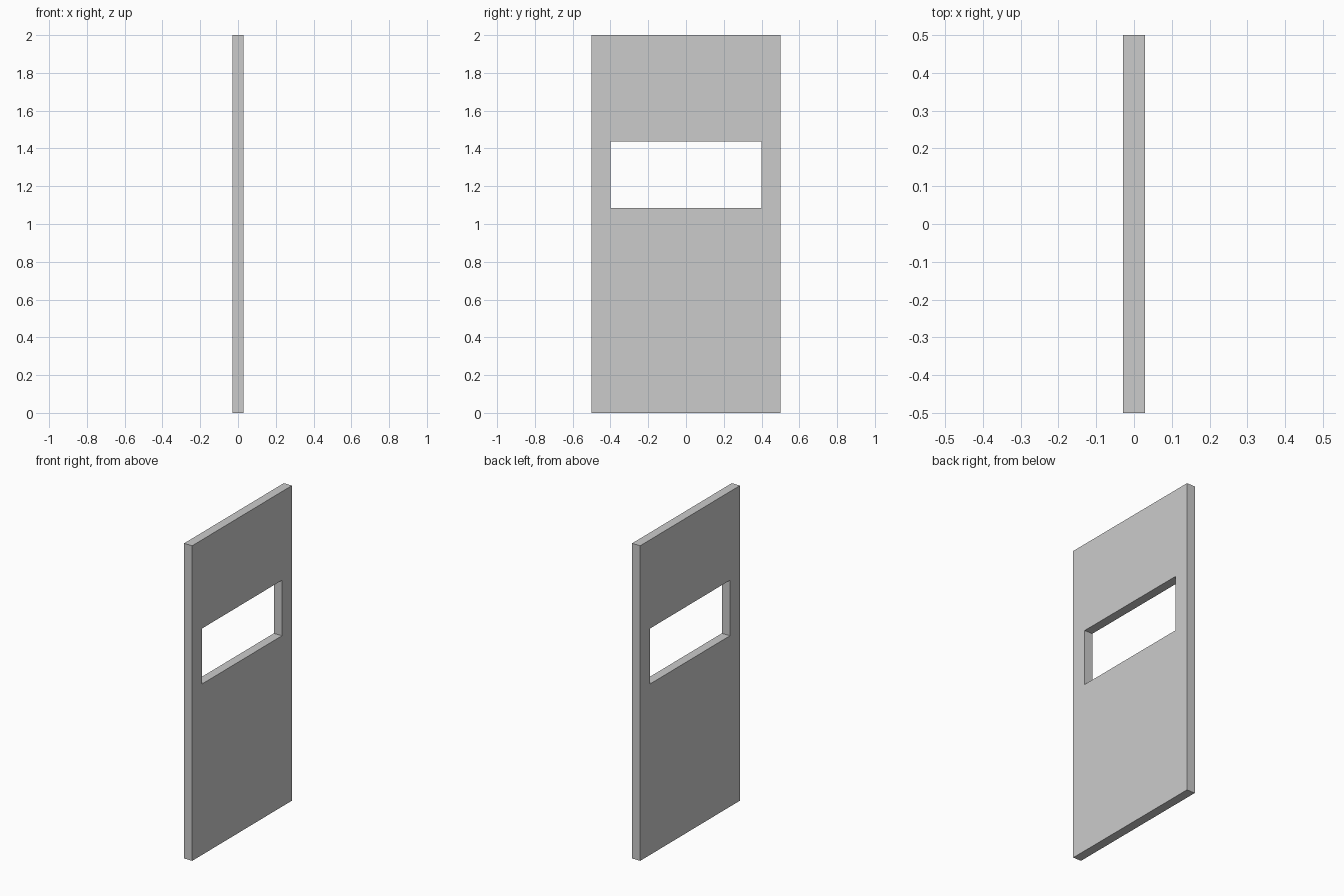
import bpy
import bmesh

if "Cube" in bpy.data.objects:
    bpy.data.objects.remove(bpy.data.objects["Cube"])

HALF_THICK = 0.0285


def rectangle(y, z0, z1):
    return [(-y, z0), (y, z0), (y, z1), (-y, z1)]


# Door panel: outer rectangle bridged to the window opening
outer = rectangle(0.5, 0.0, 2.0)
window = rectangle(0.4, 1.085, 1.437)

bm = bmesh.new()


def ring(points, x):
    return [bm.verts.new((x, y, z)) for y, z in points]


# Loops in order: outer front, outer back, window back, window front
loops = [ring(outer, HALF_THICK), ring(outer, -HALF_THICK),
         ring(window, -HALF_THICK), ring(window, HALF_THICK)]
for k in range(4):
    a, b = loops[k], loops[(k + 1) % 4]
    for i in range(4):
        j = (i + 1) % 4
        bm.faces.new((a[i], b[i], b[j], a[j]))
bmesh.ops.recalc_face_normals(bm, faces=bm.faces)

mesh = bpy.data.meshes.new("door_panel")
bm.to_mesh(mesh)
bm.free()
door = bpy.data.objects.new("door_panel", mesh)
bpy.context.collection.objects.link(door)
